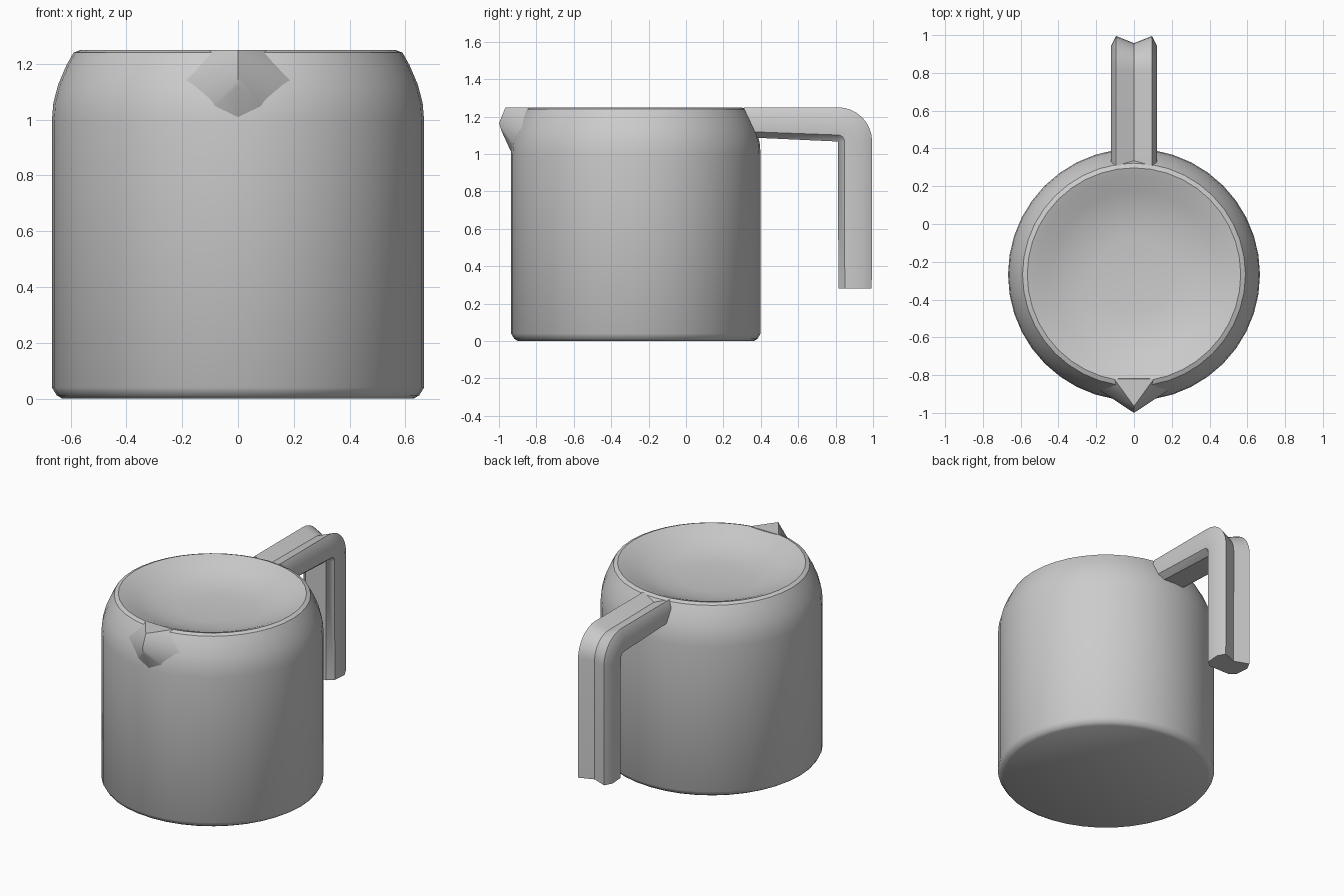
import bpy, bmesh
from math import sin, cos, pi, radians

if "Cube" in bpy.data.objects:
    bpy.data.objects.remove(bpy.data.objects["Cube"])

BODY_Y = -0.268   # centre of the round body


def make_object(name, bm, angle=35):
    bmesh.ops.recalc_face_normals(bm, faces=bm.faces)
    mesh = bpy.data.meshes.new(name)
    bm.to_mesh(mesh)
    bm.free()
    obj = bpy.data.objects.new(name, mesh)
    bpy.context.collection.objects.link(obj)
    bpy.ops.object.select_all(action='DESELECT')
    obj.select_set(True)
    bpy.context.view_layer.objects.active = obj
    bpy.ops.object.shade_smooth_by_angle(angle=radians(angle))
    return obj


def loft(bm, rings):
    """Bridge closed rings of points and cap both ends."""
    loops = [[bm.verts.new(p) for p in ring] for ring in rings]
    n = len(loops[0])
    for a, b in zip(loops, loops[1:]):
        for i in range(n):
            j = (i + 1) % n
            bm.faces.new((a[i], a[j], b[j], b[i]))
    bm.faces.new(loops[0])
    bm.faces.new(loops[-1])


def circle(r, z, n=40):
    return [(r * cos(2 * pi * i / n), BODY_Y + r * sin(2 * pi * i / n), z) for i in range(n)]


# Body: straight pot with rounded shoulder and dished top
profile = [(0.63, 0.0), (0.65, 0.012), (0.667, 0.04), (0.667, 1.0), (0.662, 1.06),
           (0.645, 1.125), (0.615, 1.195), (0.59, 1.24), (0.565, 1.25),
           (0.52, 1.235), (0.44, 1.20), (0.33, 1.165), (0.2, 1.15)]
bm = bmesh.new()
loft(bm, [circle(r, z) for r, z in profile])
make_object("pot_body", bm)

# Spout: small pointed lip at the front
bm = bmesh.new()
half = [(0.105, -0.82, 1.25), (0.19, -0.875, 1.14), (0.10, -0.91, 1.03)]
points = [(s * x, y, z) for x, y, z in half for s in (1, -1)]
points += [(0, -0.965, 1.25), (0, -1.0, 1.165), (0, -0.985, 1.12), (0, -0.93, 1.0),
           (0, -0.78, 1.12)]
for p in points:
    bm.verts.new(p)
bmesh.ops.convex_hull(bm, input=bm.verts)
loose = [v for v in bm.verts if not v.link_faces]
bmesh.ops.delete(bm, geom=loose, context='VERTS')
make_object("spout", bm)

# Handle: grooved section (x, distance out from the inner edge) swept round a corner
section = [(-0.075, 0), (0.075, 0), (0.115, 0.035), (0.122, 0.13), (0.095, 0.183),
           (0, 0.145), (-0.095, 0.183), (-0.122, 0.13), (-0.115, 0.035)]
STEPS = 8
stations = [(0.31, 1.09, 0, 0.16 / 0.183)]
stations += [(0.812, 1.067, i / STEPS * pi / 2, 1) for i in range(STEPS + 1)]
stations += [(0.815, 0.28, pi / 2, 0.178 / 0.183)]
bm = bmesh.new()
loft(bm, [[(x, y + d * k * sin(a), z + d * k * cos(a)) for x, d in section]
          for y, z, a, k in stations])
# The bend pivots on its inner edge, so merge the repeated points
bmesh.ops.remove_doubles(bm, verts=bm.verts, dist=0.0001)
make_object("handle", bm)
